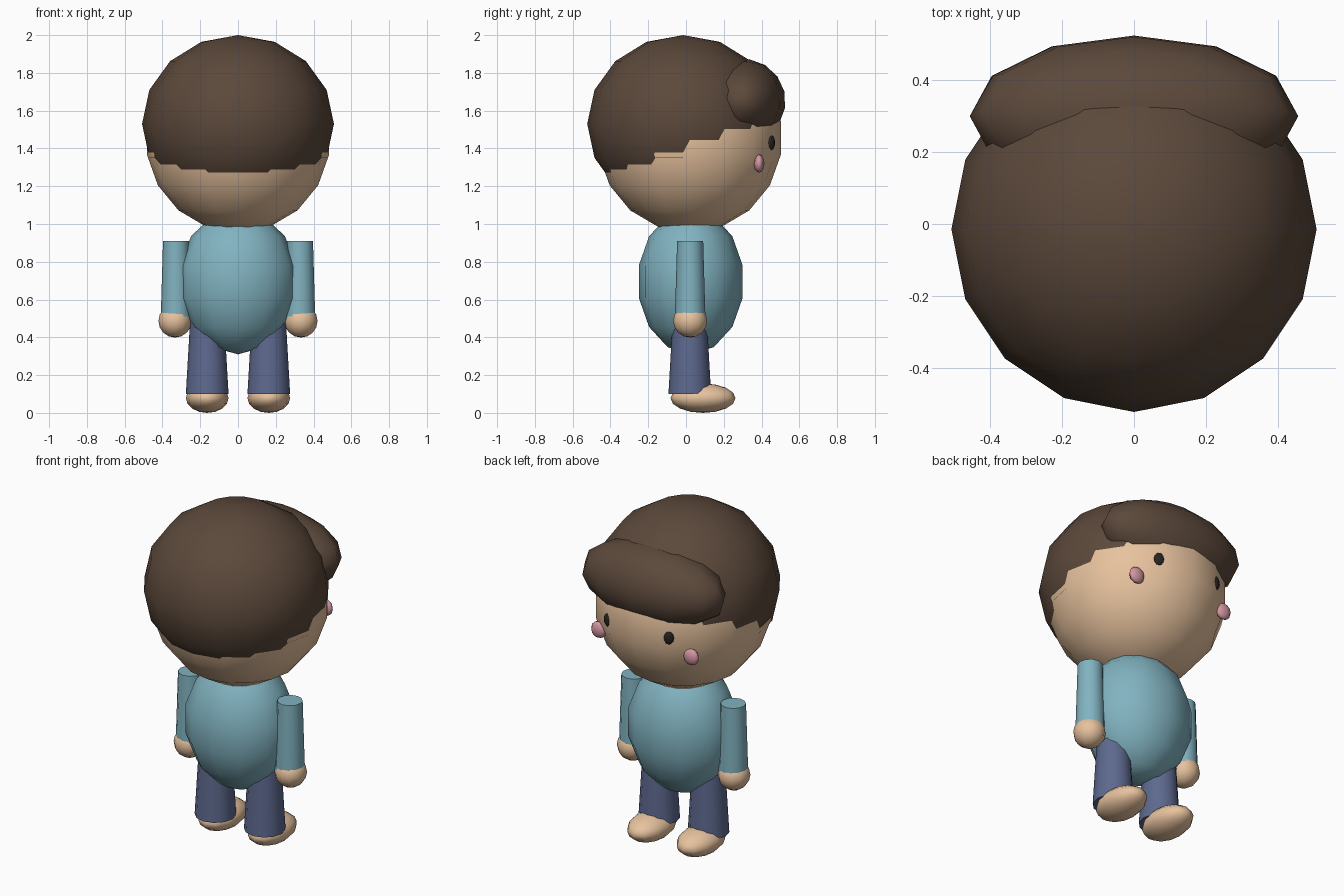
import bpy, math

if "Cube" in bpy.data.objects:
    bpy.data.objects.remove(bpy.data.objects["Cube"])


def material(name, rgb):
    m = bpy.data.materials.new(name)
    m.diffuse_color = (*rgb, 1)
    m.use_nodes = True
    m.node_tree.nodes["Principled BSDF"].inputs["Base Color"].default_value = m.diffuse_color
    return m


SKIN = material("skin", (0.80, 0.54, 0.34))
HAIR = material("hair", (0.105, 0.065, 0.043))
SHIRT = material("shirt", (0.22, 0.45, 0.53))
TROUSERS = material("trousers", (0.11, 0.14, 0.27))
EYE = material("eye", (0.02, 0.018, 0.016))
CHEEK = material("cheek", (0.66, 0.31, 0.36))


def ball(name, loc, size, mat, segments=12, rings=8, rot=(0, 0, 0)):
    """Smooth low-poly ellipsoid."""
    bpy.ops.mesh.primitive_uv_sphere_add(segments=segments, ring_count=rings, radius=1,
                                         location=loc, rotation=rot)
    ob = bpy.context.object
    ob.name = name
    ob.scale = size
    ob.data.materials.append(mat)
    bpy.ops.object.shade_smooth()
    return ob


def tube(name, x, y, z0, z1, r0, r1, mat):
    """Tapered capped limb, from z0 up to z1."""
    bpy.ops.mesh.primitive_cone_add(vertices=12, radius1=r0, radius2=r1, depth=z1 - z0,
                                    location=(x, y, (z0 + z1) / 2))
    ob = bpy.context.object
    ob.name = name
    ob.data.materials.append(mat)
    bpy.ops.object.shade_smooth_by_angle(angle=math.radians(50))
    return ob


# Head, hair cap and fringe
ball("head", (0, 0.02, 1.455), (0.49, 0.49, 0.50), SKIN, 16, 9)
ball("hair_cap", (0, -0.015, 1.53), (0.508, 0.508, 0.47), HAIR, 16, 8)
ball("fringe", (0, 0.30, 1.65), (0.457, 0.227, 0.225), HAIR, 12, 8,
     (math.radians(-9), 0, 0))

# Torso
ball("torso", (0, 0.025, 0.695), (0.318, 0.282, 0.385), SHIRT, 12, 7)

for side, s in (("right", 1), ("left", -1)):
    # Face
    ball(f"{side}_eye", (s * 0.20, 0.45, 1.43), (0.03, 0.02, 0.04), EYE, 8, 6,
         (0, 0, math.radians(-24 * s)))
    ball(f"{side}_cheek", (s * 0.305, 0.387, 1.32), (0.05, 0.028, 0.048), CHEEK, 8, 6)
    # Arm and hand
    tube(f"{side}_arm", s * 0.328, 0.022, 0.50, 0.91, 0.081, 0.069, SHIRT)
    ball(f"{side}_hand", (s * 0.333, 0.022, 0.487), (0.088, 0.09, 0.088), SKIN, 12, 8)
    # Leg and foot
    tube(f"{side}_leg", s * 0.163, 0.02, 0.10, 0.50, 0.113, 0.09, TROUSERS)
    ball(f"{side}_foot", (s * 0.163, 0.09, 0.078), (0.113, 0.172, 0.078), SKIN, 12, 8)
